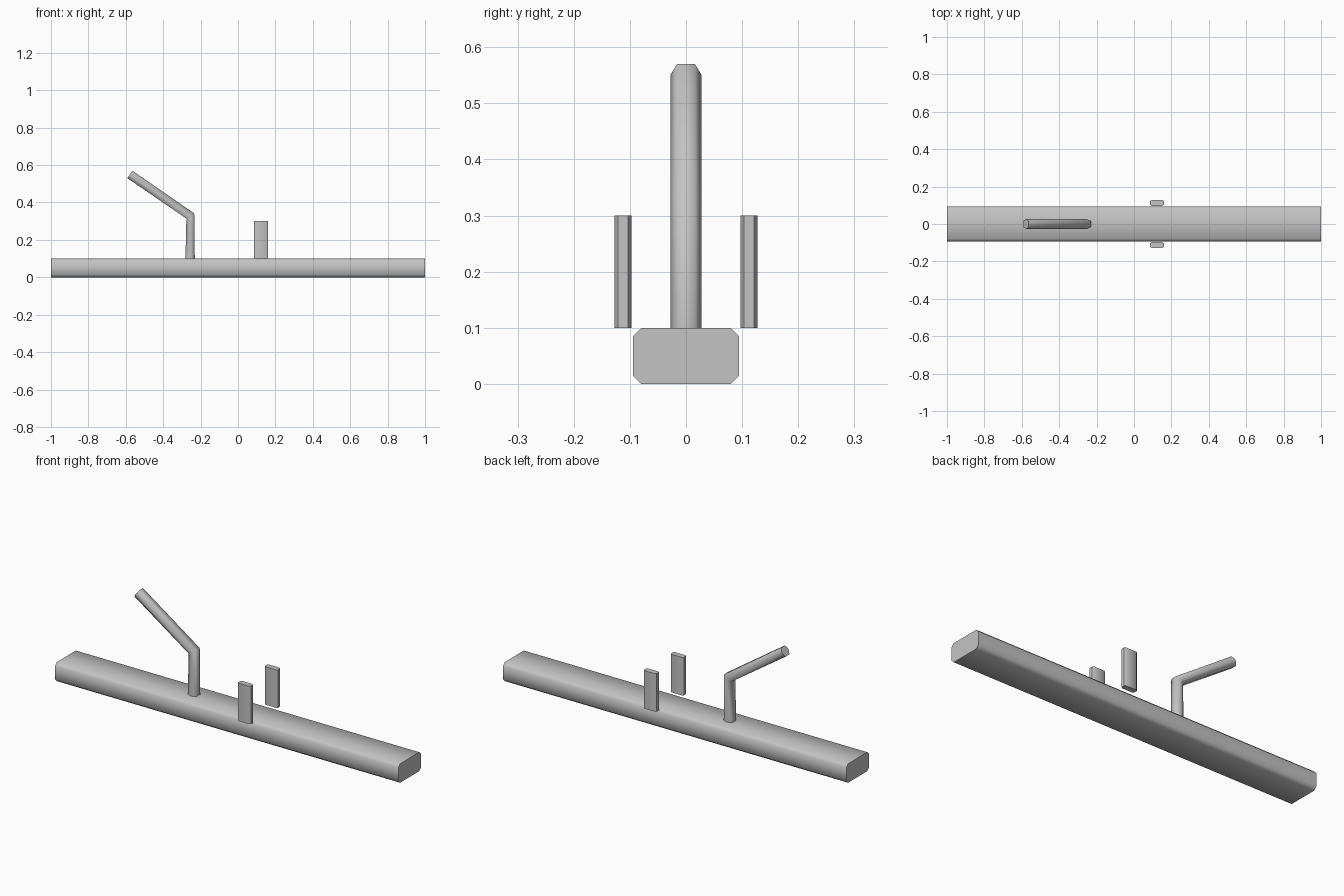
import bpy
import bmesh
import math
from mathutils import Vector

if "Cube" in bpy.data.objects:
    bpy.data.objects.remove(bpy.data.objects["Cube"], do_unlink=True)

GREY = (0.55, 0.55, 0.55, 1.0)
grey = bpy.data.materials.new("plain_grey")
grey.use_nodes = True
grey.diffuse_color = GREY
grey.node_tree.nodes["Principled BSDF"].inputs["Base Color"].default_value = GREY


def loft(name, rings, angle):
    """Skin matching rings of points into a capped solid."""
    bm = bmesh.new()
    loops = [[bm.verts.new(p) for p in ring] for ring in rings]
    count = len(loops[0])
    for a, b in zip(loops, loops[1:]):
        for i in range(count):
            j = (i + 1) % count
            bm.faces.new((a[i], a[j], b[j], b[i]))
    bm.faces.new(loops[0])
    bm.faces.new(loops[-1])
    bmesh.ops.recalc_face_normals(bm, faces=bm.faces)
    mesh = bpy.data.meshes.new(name)
    bm.to_mesh(mesh)
    bm.free()
    mesh.materials.append(grey)
    obj = bpy.data.objects.new(name, mesh)
    bpy.context.collection.objects.link(obj)
    bpy.ops.object.select_all(action="DESELECT")
    obj.select_set(True)
    bpy.context.view_layer.objects.active = obj
    bpy.ops.object.shade_smooth_by_angle(angle=math.radians(angle))
    return obj


def chamfered(w, h, cw, ch):
    """Rectangle outline, half sizes w by h, with its corners cut."""
    quarter = [(w, h - ch), (w - cw, h)]
    half = quarter + [(-a, b) for a, b in reversed(quarter)]
    return half + [(-a, -b) for a, b in half]


# Long beam with chamfered edges
section = chamfered(0.0945, 0.05, 0.015, 0.015)
loft("beam", [[(x, a, b + 0.05) for a, b in section] for x in (-1, 1)], 50)

# Bent six-sided lever, mitred at the elbow
hexagon = [(0, 0.028), (1, 0.016), (1, -0.016), (0, -0.028), (-1, -0.016), (-1, 0.016)]
stations = [
    (Vector((-0.256, 0, 0.1)), Vector((0.025, 0, 0))),
    (Vector((-0.255, 0, 0.328)), Vector((0.021, 0, 0.014))),
    (Vector((-0.578, 0, 0.55)), Vector((0.0135, 0, 0.02))),
]
loft("lever", [[c + u * s + Vector((0, y, 0)) for s, y in hexagon]
               for c, u in stations], 65)

# Pair of upright side plates
plate = chamfered(0.0375, 0.015, 0.008, 0.006)
for name, side in (("front_plate", -1), ("back_plate", 1)):
    loft(name, [[(0.123 + a, side * 0.1125 + b, z) for a, b in plate]
                for z in (0.1, 0.3)], 50)
